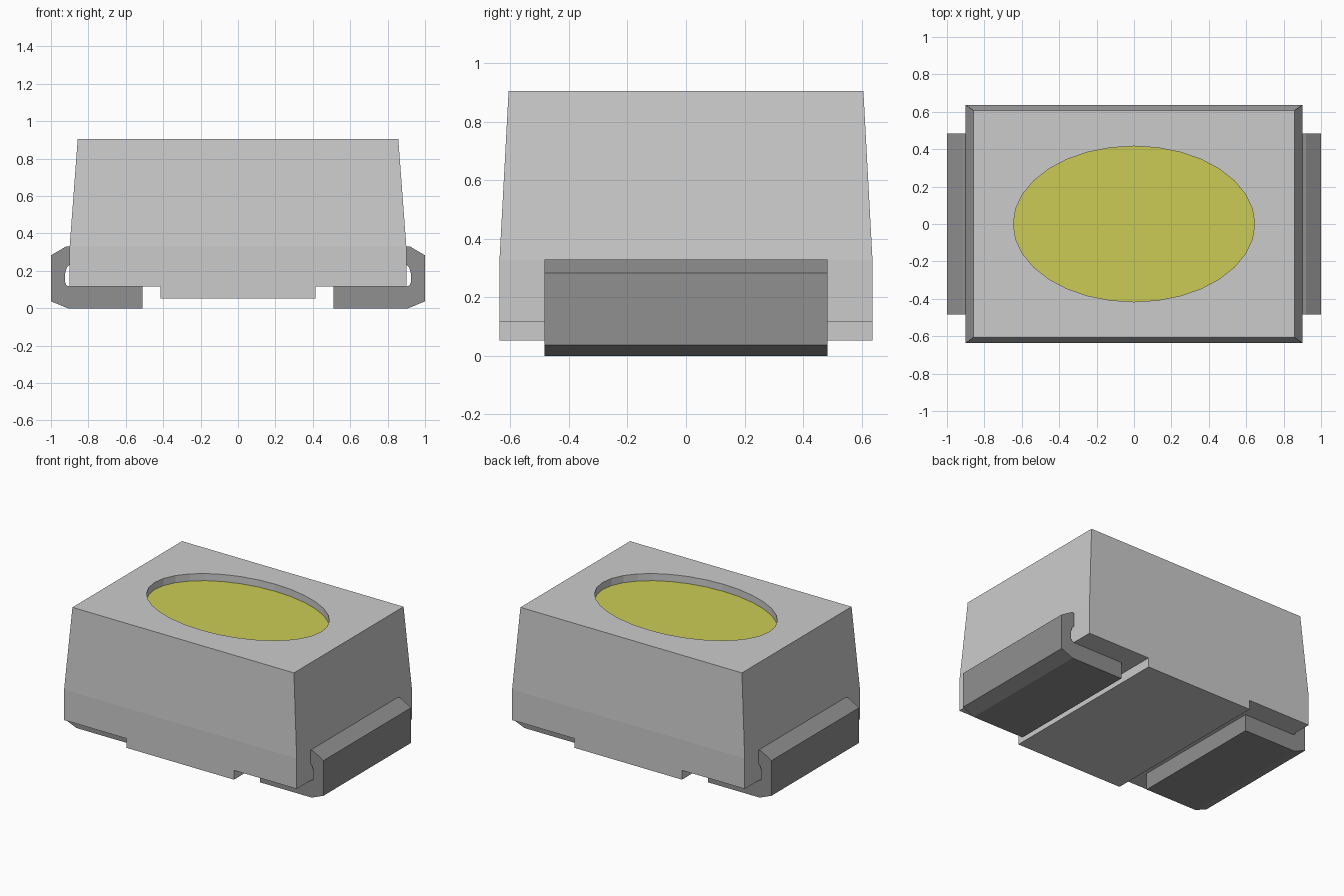
import bpy
import bmesh
import math

cube = bpy.data.objects.get("Cube")
if cube:
    bpy.data.objects.remove(cube, do_unlink=True)


def material(name, rgb):
    mat = bpy.data.materials.new(name)
    mat.use_nodes = True
    mat.diffuse_color = (*rgb, 1)
    mat.node_tree.nodes["Principled BSDF"].inputs["Base Color"].default_value = (*rgb, 1)
    return mat


def prism(points, half_width):
    """Extrude an x-z outline symmetrically along y."""
    bm = bmesh.new()
    face = bm.faces.new([bm.verts.new((x, -half_width, z)) for x, z in points])
    ext = bmesh.ops.extrude_face_region(bm, geom=[face])
    moved = [v for v in ext["geom"] if isinstance(v, bmesh.types.BMVert)]
    bmesh.ops.translate(bm, verts=moved, vec=(0, 2 * half_width, 0))
    bmesh.ops.recalc_face_normals(bm, faces=bm.faces)
    return bm


def finish(bm, name, mat):
    bmesh.ops.recalc_face_normals(bm, faces=bm.faces)
    mesh = bpy.data.meshes.new(name)
    bm.to_mesh(mesh)
    bm.free()
    mesh.materials.append(mat)
    obj = bpy.data.objects.new(name, mesh)
    bpy.context.collection.objects.link(obj)
    return obj


def ellipse(bm, z):
    """Closed loop of vertices for the oval window."""
    steps = [2 * math.pi * i / 32 for i in range(32)]
    return [bm.verts.new((0.645 * math.cos(a), 0.416 * math.sin(a), z)) for a in steps]


grey = material("light grey plastic", (0.60, 0.60, 0.60))
metal = material("dark grey metal", (0.28, 0.28, 0.28))
yellow = material("yellow lens", (0.60, 0.60, 0.09))

TOP, WAIST, FLOOR = 0.905, 0.33, 0.855

# Housing: stepped underside, straight lower walls, tapered upper walls
right_side = [(0.415, 0.052), (0.415, 0.117), (0.90, 0.117), (0.90, WAIST), (0.857, TOP)]
outline = right_side + [(-x, z) for x, z in reversed(right_side)]
bm = prism(outline, 0.637)
bmesh.ops.bisect_plane(bm, geom=bm.verts[:] + bm.edges[:] + bm.faces[:],
                       plane_co=(0, 0, WAIST), plane_no=(0, 0, 1))
for v in bm.verts:
    if v.co.z > TOP - 0.01:
        v.co.y = math.copysign(0.606, v.co.y)

# Oval pocket in the top of the housing
top_face = max(bm.faces, key=lambda f: f.calc_center_median().z)
rim_edges = list(top_face.edges)
bmesh.ops.delete(bm, geom=[top_face], context='FACES_ONLY')
upper, lower = ellipse(bm, TOP), ellipse(bm, FLOOR - 0.005)
oval_edges = [bm.edges.new((upper[i - 1], upper[i])) for i in range(32)]
bmesh.ops.triangle_fill(bm, edges=rim_edges + oval_edges, use_beauty=True, normal=(0, 0, 1))
for i in range(32):
    bm.faces.new((upper[i - 1], upper[i], lower[i], lower[i - 1]))
bm.faces.new(lower)
finish(bm, "housing", grey)

# Oval lens plate on the pocket floor
bm = bmesh.new()
bottom, surface = ellipse(bm, FLOOR - 0.004), ellipse(bm, FLOOR)
for i in range(32):
    bm.faces.new((bottom[i - 1], bottom[i], surface[i], surface[i - 1]))
bm.faces.new(bottom)
bm.faces.new(surface)
finish(bm, "lens", yellow)

# Folded metal terminals, one on each end
terminal = [(0.51, 0), (0.91, 0), (1.0, 0.037), (1.0, 0.283), (0.92, WAIST), (0.90, WAIST),
            (0.90, 0.235), (0.915, 0.218), (0.925, 0.185), (0.925, 0.14),
            (0.917, 0.123), (0.90, 0.116), (0.51, 0.116)]
for name, side in (("left_terminal", 1), ("right_terminal", -1)):
    finish(prism([(side * x, z) for x, z in terminal], 0.484), name, metal)
